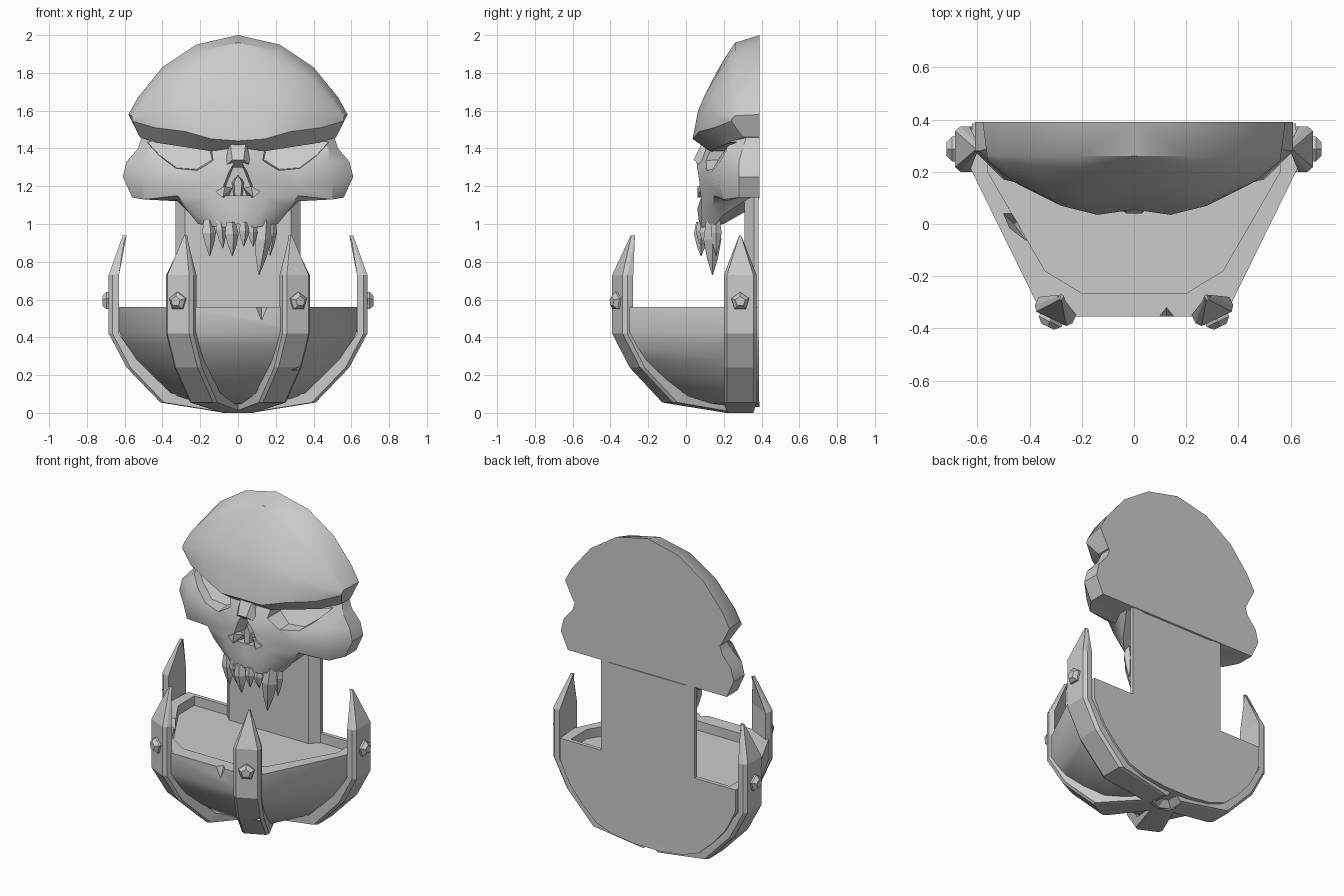
import bpy, bmesh, math
from mathutils import Vector

default_cube = bpy.data.objects.get("Cube")
if default_cube:
    bpy.data.objects.remove(default_cube, do_unlink=True)

stone = bpy.data.materials.new("light_grey_stone")
stone.use_nodes = True
stone.diffuse_color = (0.6, 0.6, 0.6, 1)
stone.node_tree.nodes["Principled BSDF"].inputs["Base Color"].default_value = stone.diffuse_color

BACK = 0.39


def finish(name, bm, mirror=False, smooth=0):
    """Turn a bmesh into an object, optionally mirrored in x and smoothed by angle."""
    if mirror:
        geometry = bm.verts[:] + bm.edges[:] + bm.faces[:]
        bmesh.ops.mirror(bm, geom=geometry, axis='X', merge_dist=0.001)
    bmesh.ops.recalc_face_normals(bm, faces=bm.faces)
    mesh = bpy.data.meshes.new(name)
    bm.to_mesh(mesh)
    bm.free()
    mesh.materials.append(stone)
    obj = bpy.data.objects.new(name, mesh)
    bpy.context.collection.objects.link(obj)
    if smooth:
        shade(obj, smooth)
    return obj


def activate(obj):
    bpy.ops.object.select_all(action='DESELECT')
    obj.select_set(True)
    bpy.context.view_layer.objects.active = obj


def shade(obj, degrees):
    activate(obj)
    bpy.ops.object.shade_smooth_by_angle(angle=math.radians(degrees))


def loft(name, rows, wrap=True, caps=(True, True), **options):
    """Skin a list of equally long point rows with quads."""
    bm = bmesh.new()
    grid = [[bm.verts.new(p) for p in row] for row in rows]
    count = len(rows[0])
    for lower, upper in zip(grid, grid[1:]):
        for i in range(count if wrap else count - 1):
            j = (i + 1) % count
            bm.faces.new((lower[i], lower[j], upper[j], upper[i]))
    for row, capped in zip((grid[0], grid[-1]), caps):
        if capped:
            bm.faces.new(row)
    return finish(name, bm, **options)


def hull(name, points, **options):
    bm = bmesh.new()
    for p in points:
        bm.verts.new(p)
    result = bmesh.ops.convex_hull(bm, input=bm.verts)
    unused = [v for v in result["geom_interior"] if isinstance(v, bmesh.types.BMVert)]
    bmesh.ops.delete(bm, geom=unused, context='VERTS')
    return finish(name, bm, **options)


def carve(target, points, mirror=False):
    """Cut a convex chip or hollow out of a part."""
    cutter = hull("cutter", points, mirror=mirror)
    cutter.hide_render = True
    activate(target)
    modifier = target.modifiers.new("carve", 'BOOLEAN')
    modifier.operation = 'DIFFERENCE'
    modifier.solver = 'EXACT'
    modifier.object = cutter
    bpy.ops.object.modifier_apply(modifier=modifier.name)
    bpy.data.objects.remove(cutter, do_unlink=True)


# Cranium: columns from the centre to the temple, each running crest, dome, brow, back
crest = [(0, 2.0), (.22, 1.95), (.4, 1.83), (.53, 1.67), (.58, 1.58)]
brow = [(0, .055, 1.44), (.14, .035, 1.45), (.28, .07, 1.49), (.44, .15, 1.51), (.56, .24, 1.545)]
under = [(0, .11, 1.39), (.14, .13, 1.385), (.3, .18, 1.41), (.43, .23, 1.43), (.52, .3, 1.46)]
columns = []
for (cx, cz), b, u in zip(crest, brow, under):
    column = [(cx, BACK, cz)]
    for s in (0, .2, .45, .7, .87, 1):
        w = (1 - s) ** .55
        column.append((b[0] + (cx * .97 - b[0]) * w,
                       .26 + (b[1] - .26) * s,
                       b[2] + (cz - .04 * (cz - 1.5) / .5 - b[2]) * w))
    columns.append(column + [u, (u[0], BACK, u[2])])
loft("cranium", columns, caps=(False, True), mirror=True, smooth=35)

# Face: rows from the forehead down to the jaw, each running from centre to side
face_rows = [
    [(0, .12, 1.46), (.13, .15, 1.46), (.3, .2, 1.46), (.44, .25, 1.46), (.51, .32, 1.46)],
    [(0, .08, 1.38), (.12, .12, 1.38), (.34, .18, 1.38), (.48, .22, 1.4), (.53, .3, 1.4)],
    [(0, .05, 1.33), (.11, .09, 1.31), (.3, .13, 1.27), (.48, .18, 1.33), (.59, .28, 1.33)],
    [(0, .06, 1.24), (.13, .08, 1.22), (.32, .13, 1.21), (.5, .17, 1.22), (.61, .28, 1.25)],
    [(0, .08, 1.14), (.14, .08, 1.14), (.32, .15, 1.15), (.5, .2, 1.13), (.56, .28, 1.14)],
    [(0, .06, 1.08), (.14, .08, 1.08), (.27, .14, 1.09), (.31, .2, 1.12), (.34, .28, 1.14)],
    [(0, .07, 1.0), (.08, .08, .98), (.15, .12, .99), (.21, .16, 1.0), (.25, .2, 1.05)],
]
back_depth = [BACK] * 5 + [.34, .2]
for row, depth in zip(face_rows, back_depth):
    side = row[-1]
    row += [(side[0], depth, side[2]), (side[0] / 2, depth, side[2]), (0, depth, row[0][2])]
face = loft("face", face_rows, wrap=False, mirror=True)

# Eye sockets taper inward to a floor that leans back
socket = [(.5, 1.44), (.14, 1.44), (.12, 1.33), (.21, 1.27), (.33, 1.28), (.43, 1.36)]
hollow = []
for x, z in socket:
    hollow.append((x, -.1, z))
    hollow.append((.3 + (x - .3) * .9, .2 + (z - 1.27) * .5, 1.4 + (z - 1.4) * .85))
carve(face, hollow, mirror=True)

# Nose hollow with its divider and the bridge above it
carve(face, [(x * k, y, z) for y, k in ((-.1, 1), (.17, .7)) for x, z in
             ((-.02, 1.33), (.02, 1.33), (.1, 1.19), (.08, 1.15), (-.08, 1.15), (-.1, 1.19))])
shade(face, 30)
hull("nose_divider", [(x, y, z) for y, k in ((.09, .6), (.2, 1))
                      for x, z in ((0, 1.26), (-.035 * k, 1.22), (.035 * k, 1.22),
                                   (-.025 * k, 1.14), (.025 * k, 1.14))])
hull("nose_ledge", [(.03, .1, 1.19), (.07, .06, 1.2), (.12, .07, 1.17), (.08, .06, 1.14),
                    (.05, .15, 1.14), (.1, .15, 1.19)], mirror=True)
hull("nose_bridge", [(s * x, y, z) for s in (-1, 1) for x, y, z in
                     ((.04, .08, 1.42), (.03, .04, 1.34), (.075, .09, 1.3),
                      (.07, .2, 1.42), (.075, .2, 1.3))])


def tooth(name, x, y, width, root, lean, tip):
    """Crooked five sided fang."""
    rows = []
    for t, k in ((0, .7), (.35, 1), (.7, .6), (1, .05)):
        centre = Vector((x + lean * t, y, root + (tip - root) * t))
        rows.append([centre + Vector((math.cos(a), math.sin(a), 0)) * width * k
                     for a in (math.tau * i / 5 for i in range(5))])
    loft(name, rows)


fangs = [(-.16, .13, .04, 1.02, .01, .83), (-.1, .1, .03, 1.02, .02, .87),
         (-.04, .08, .04, 1.01, .01, .83), (.03, .08, .03, 1.01, 0, .88),
         (.07, .1, .03, 1.0, .01, .88), (.14, .14, .05, 1.02, -.03, .73),
         (.18, .16, .03, 1.02, -.01, .83)]
for number, fang in enumerate(fangs):
    tooth(f"fang_{number}", *fang)

# Neck board with bevelled front edges
loft("neck", [[(-.33, BACK - .005, z), (-.33, .36, z), (-.28, .31, z), (.28, .31, z),
               (.33, .36, z), (.33, BACK - .005, z)] for z in (.45, 1.25)])

# Bowl: half hexagon plan shrinking toward the base, with a shallow tray on top
plan = [(.62, BACK - .005), (.63, .22), (.36, -.33), (.3, -.355)]
tray = [(.56, .36), (.56, .2), (.34, -.18), (.2, -.265)]


def ring(points, z, scale=1):
    half = [(x * scale, BACK - (BACK - y) * scale, z) for x, y in points]
    return half + [(-x, y, z) for x, y, z in reversed(half)]


levels = [(.03, .15), (.05, .4), (.09, .58), (.18, .74), (.28, .88), (.36, .95), (.43, 1), (.56, 1)]
bowl = loft("bowl", [ring(plan, z, s) for z, s in levels]
            + [ring(tray, .56), ring(tray, .5)])
carve(bowl, [(.05, -.4, .58), (.2, -.4, .58), (.125, -.31, .58), (.125, -.4, .4)])
carve(bowl, [(-.51, .05, .58), (-.48, -.02, .58), (-.4, -.08, .58), (-.4, .05, .58), (-.46, 0, .48)])
carve(bowl, [(-.6, .0, .38), (-.52, -.1, .36), (-.4, -.12, .18), (-.47, .05, .27)])
shade(bowl, 35)


# Ribs: bent straps that follow the bowl and end in spikes, each with a stud
def rib(name, centre, angle, radius, half_width):
    out = Vector((math.cos(angle), math.sin(angle), 0))
    across = Vector((-out.y, out.x, 0))
    rows = []
    path = [(.1, 0, .8, .04), (.6, .055, 1, .05), (.86, .24, 1, .04), (1, .42, 1, 0),
            (1, .73, 1, 0), (.89, .94, .06, 0)]
    for scale, z, width, rise in path:
        middle = centre + out * radius * scale + Vector((0, 0, z))
        inner = middle - out * .055 * min(1, width + .15) + Vector((0, 0, rise))
        w = across * half_width * width
        rows.append([inner - w, middle - out * .02 - w, middle - w * .8,
                     middle + w * .8, middle - out * .02 + w, inner + w])
    strap = loft(name + "_rib", rows, mirror=True)

    # Five sided stud
    stud = []
    for reach, size in ((-.01, .05), (.012, .05), (.033, .028)):
        hub = centre + out * (radius + reach) + Vector((0, 0, .59))
        stud.append([hub + (across * math.sin(a) + Vector((0, 0, math.cos(a)))) * size
                     for a in (math.tau * i / 5 for i in range(5))])
    loft(name + "_stud", stud, mirror=True)
    return strap


front = rib("front", Vector((0, .3, 0)), math.radians(-64.5), .735, .08)
rib("side", Vector((0, .287, 0)), 0, .685, .087)
carve(front, [(.22, -.4, .22), (.38, -.35, .28), (.38, -.3, .22), (.3, -.2, .23)])
